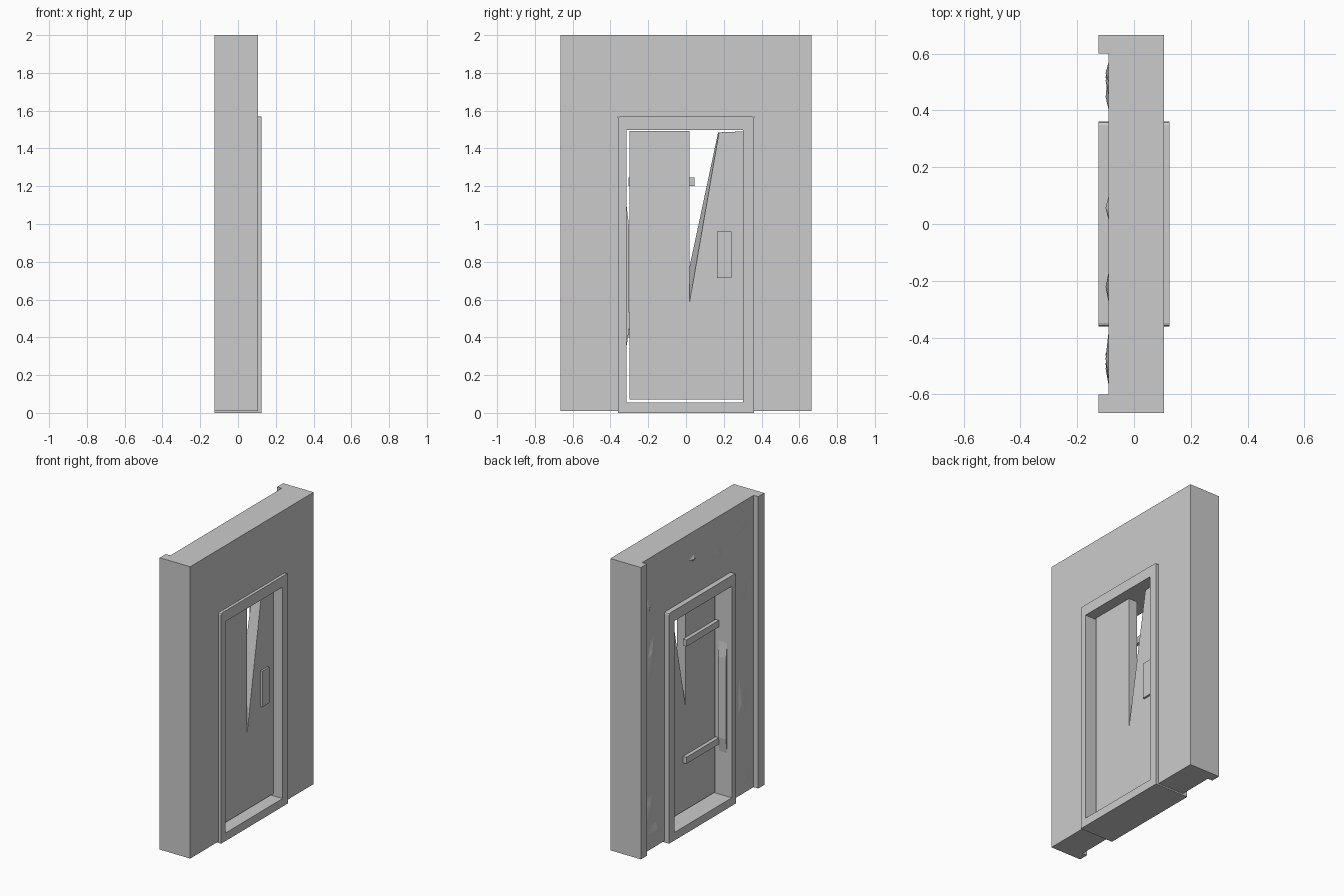
import bpy, bmesh, math, random

if "Cube" in bpy.data.objects:
    bpy.data.objects.remove(bpy.data.objects["Cube"])

random.seed(4)


def finish(name, bm):
    bmesh.ops.recalc_face_normals(bm, faces=bm.faces[:])
    mesh = bpy.data.meshes.new(name)
    bm.to_mesh(mesh)
    bm.free()
    obj = bpy.data.objects.new(name, mesh)
    bpy.context.collection.objects.link(obj)
    return obj


def prism(name, x0, x1, back, front=None):
    """Join a (y, z) outline at x0 to one at x1."""
    bm = bmesh.new()
    front = front or back
    a = [bm.verts.new((x0, y, z)) for y, z in back]
    b = [bm.verts.new((x1, y, z)) for y, z in front]
    bm.faces.new(a)
    bm.faces.new(b)
    for i in range(len(a)):
        j = (i + 1) % len(a)
        bm.faces.new((a[i], a[j], b[j], b[i]))
    return finish(name, bm)


def rect(y0, y1, z0, z1):
    return [(y0, z0), (y1, z0), (y1, z1), (y0, z1)]


def box(name, x0, x1, y0, y1, z0, z1):
    return prism(name, x0, x1, rect(y0, y1, z0, z1))


# Wall with doorway
prism("wall", -0.09, 0.105, [(-0.665, 0.01), (-0.36, 0.01), (-0.36, 1.57), (0.36, 1.57),
                             (0.36, 0.01), (0.665, 0.01), (0.665, 2), (-0.665, 2)])

# Raised posts on the back edges
for side, label in ((-1, "a"), (1, "b")):
    y0, y1 = sorted((side * 0.6, side * 0.665))
    box("back_post_" + label, -0.125, -0.09, y0, y1, 0.01, 2)

# Door frame: rectangular ring through the wall, softened top corners
bm = bmesh.new()
outer, inner = rect(-0.36, 0.36, 0, 1.57), rect(-0.315, 0.302, 0.055, 1.497)
loops = [[bm.verts.new((x, y, z)) for y, z in pts]
         for x, pts in ((-0.125, outer), (0.125, outer), (0.125, inner), (-0.125, inner))]
for k in range(4):
    p, q = loops[k], loops[(k + 1) % 4]
    for i in range(4):
        j = (i + 1) % 4
        bm.faces.new((p[i], p[j], q[j], q[i]))
corners = [e for e in bm.edges if all(v.co.z > 1.56 for v in e.verts)
           and abs(e.verts[0].co.x - e.verts[1].co.x) > 0.2]
bmesh.ops.bevel(bm, geom=corners, offset=0.012, segments=2, profile=0.5, affect='EDGES')
finish("door_frame", bm)

# Door slab with a wedge broken out of it
def door_outline(notch_z, top_y):
    return [(-0.298, 0.07), (0.302, 0.07), (0.302, 1.49), (top_y, 1.485),
            (0.018, notch_z), (0.018, 1.493), (-0.298, 1.493)]

prism("door", -0.01, 0.055, door_outline(0.77, 0.17), door_outline(0.58, 0.175))

# Handle plate and back rails
box("handle_plate", 0.055, 0.068, 0.165, 0.24, 0.715, 0.96)
for label, z in (("upper", 1.2), ("lower", 0.4)):
    box("door_rail_" + label, -0.035, -0.01, -0.305, 0.045, z, z + 0.045)

# Splinter left along the doorway side
prism("loose_splinter", -0.09, -0.03, [(-0.315, 0.35), (-0.300, 0.45), (-0.303, 1.0), (-0.315, 1.1)])

# Broken plaster flakes on the back of the wall: (y, z, half width, half height)
patches = [(0.49, 1.32, 0.08, 0.2), (0.5, 0.3, 0.09, 0.13), (0.47, 0.12, 0.09, 0.1),
           (0.53, 1.68, 0.05, 0.08), (-0.47, 1.86, 0.1, 0.1), (-0.22, 1.76, 0.08, 0.1),
           (0.05, 1.82, 0.05, 0.03), (-0.48, 1.42, 0.09, 0.12), (-0.48, 0.7, 0.08, 0.2),
           (-0.5, 0.13, 0.08, 0.1)]
bm = bmesh.new()
for y, z, w, h in patches:
    ring = []
    for k in range(7):
        t = math.tau * k / 7
        r = random.uniform(0.5, 1)
        ring.append(bm.verts.new((-0.089, y + w * r * math.cos(t), z + h * r * math.sin(t))))
    tip = bm.verts.new((-0.1, y + random.uniform(-0.3, 0.3) * w, z + random.uniform(-0.3, 0.3) * h))
    for k in range(7):
        bm.faces.new((ring[k], ring[(k + 1) % 7], tip))
    bm.faces.new(ring)
finish("plaster_flakes", bm)
